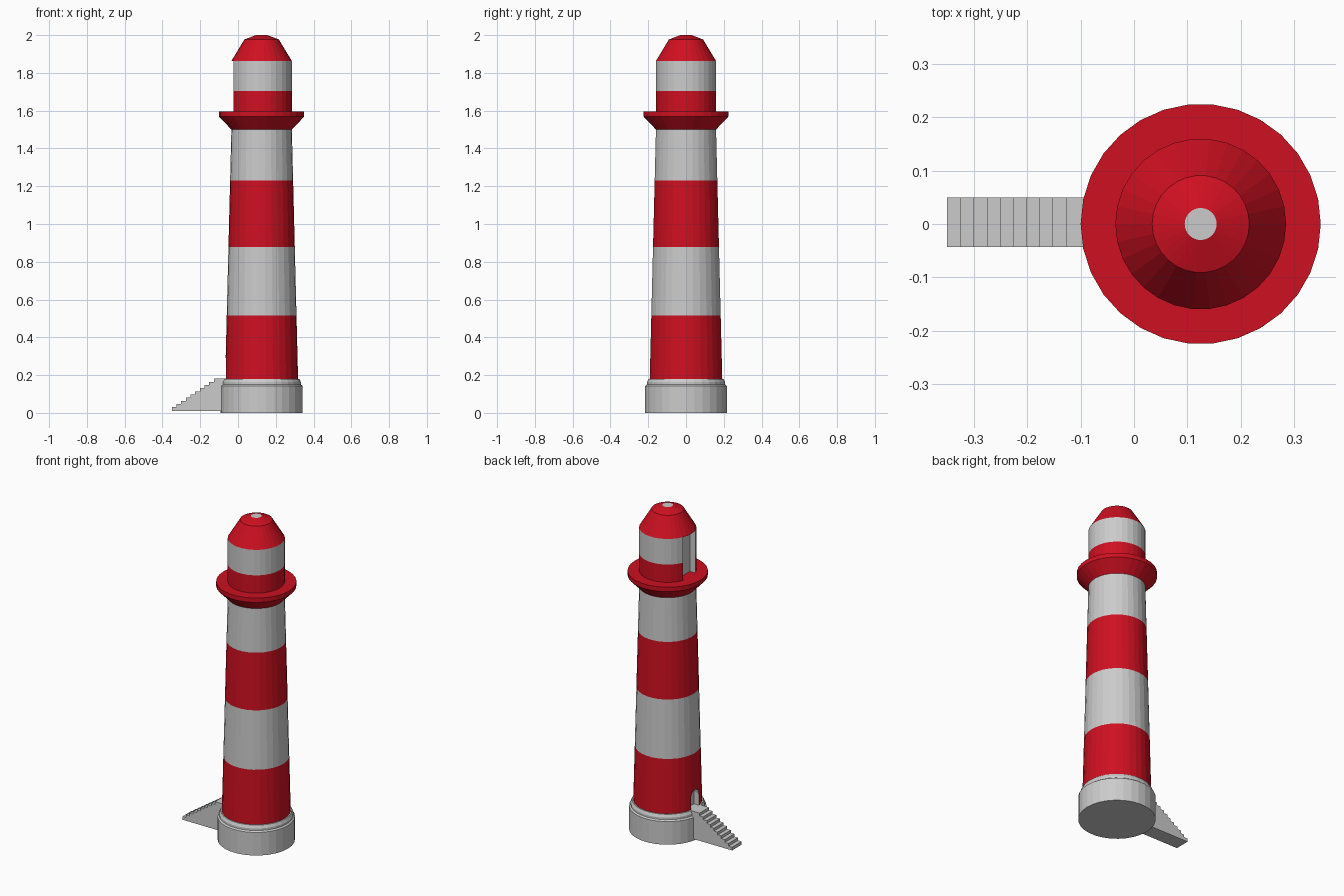
import bpy, bmesh
from math import cos, sin, pi

if "Cube" in bpy.data.objects:
    bpy.data.objects.remove(bpy.data.objects["Cube"])

CX = 0.125      # tower axis
SIDES = 30

red = bpy.data.materials.new("red_paint")
red.diffuse_color = (0.62, 0.005, 0.015, 1)
red.use_nodes = True
red.node_tree.nodes["Principled BSDF"].inputs["Base Color"].default_value = red.diffuse_color


def finish(name, bm):
    """Turn a bmesh into an object; slot 0 is plain grey, slot 1 is red."""
    bmesh.ops.recalc_face_normals(bm, faces=bm.faces)
    me = bpy.data.meshes.new(name)
    bm.to_mesh(me)
    bm.free()
    me.materials.append(None)
    me.materials.append(red)
    ob = bpy.data.objects.new(name, me)
    bpy.context.collection.objects.link(ob)
    return ob


def lathe(name, profile, red_bands=()):
    """Closed, faceted turning around the tower axis."""
    bm = bmesh.new()
    rings = [[bm.verts.new((CX + r * cos(2 * pi * i / SIDES),
                            r * sin(2 * pi * i / SIDES), z))
              for i in range(SIDES)] for r, z in profile]
    for k, (a, b) in enumerate(zip(rings, rings[1:])):
        for i in range(SIDES):
            j = (i + 1) % SIDES
            f = bm.faces.new((a[i], a[j], b[j], b[i]))
            f.material_index = int(k in red_bands)
    bm.faces.new(rings[0][::-1])
    top = bm.faces.new(rings[-1])
    if name == "gallery":
        top.material_index = 1
    return finish(name, bm)


def extrude(name, outline, to_3d, lo, hi):
    """Prism from a 2D outline; to_3d maps (a, b, depth) to a position."""
    bm = bmesh.new()
    ends = [[bm.verts.new(to_3d(a, b, d)) for a, b in outline] for d in (lo, hi)]
    n = len(outline)
    for i in range(n):
        j = (i + 1) % n
        bm.faces.new((ends[0][i], ends[0][j], ends[1][j], ends[1][i]))
    bm.faces.new(ends[0])
    bm.faces.new(ends[1])
    return finish(name, bm)


def carve(target, outline, x_lo, x_hi):
    """Cut a doorway recess into the -x side, with grey inner faces."""
    cutter = extrude("doorway_cutter", outline, lambda a, b, d: (d, a, b), x_lo, x_hi)
    mod = target.modifiers.new("doorway", 'BOOLEAN')
    mod.operation = 'DIFFERENCE'
    mod.solver = 'EXACT'
    mod.object = cutter
    bpy.context.view_layer.objects.active = target
    bpy.ops.object.modifier_apply(modifier=mod.name)
    bpy.data.objects.remove(cutter)


# Stone base with a moulded rim
lathe("base", [(0.217, 0), (0.217, 0.143), (0.208, 0.15), (0.208, 0.163), (0.2, 0.18)])

# Tapered striped tower
def taper(z):
    return 0.193 + (0.16 - 0.193) * (z - 0.18) / 1.32

tower = lathe("tower", [(taper(z), z) for z in (0.18, 0.515, 0.878, 1.23, 1.5)], (0, 2))

# Flared gallery
lathe("gallery", [(0.16, 1.5), (0.225, 1.568), (0.225, 1.595)], (0, 1))

# Lantern room and roof
lantern = lathe("lantern_room", [(0.16, 1.595), (0.16, 1.705), (0.16, 1.863)], (0,))
lathe("roof", [(0.16, 1.863), (0.091, 1.977), (0.03, 2.0)], (0, 1))

# Doorways: arched at the stairs, full height in the lantern room
arch = [(-0.035, 0.16), (0.04, 0.16)]
arch += [(0.0025 + 0.0375 * cos(pi * i / 6), 0.255 + 0.0375 * sin(pi * i / 6)) for i in range(7)]
carve(tower, arch, -0.2, -0.03)
carve(lantern, [(-0.06, 1.5), (0.06, 1.5), (0.06, 1.9), (-0.06, 1.9)], -0.2, CX - 0.11)

# Stairs with a landing at the door
steps = 10
side = [(-0.06, 0.01), (-0.35, 0.01)]
for i in range(steps):
    x = -0.35 + 0.0247 * i
    z = 0.03 + 0.0168 * i
    if i:
        side.append((x, z - 0.0168))
    side.append((x, z))
side.append((-0.06, 0.03 + 0.0168 * (steps - 1)))
extrude("stairs", side, lambda a, b, d: (a, d, b), -0.043, 0.05)
